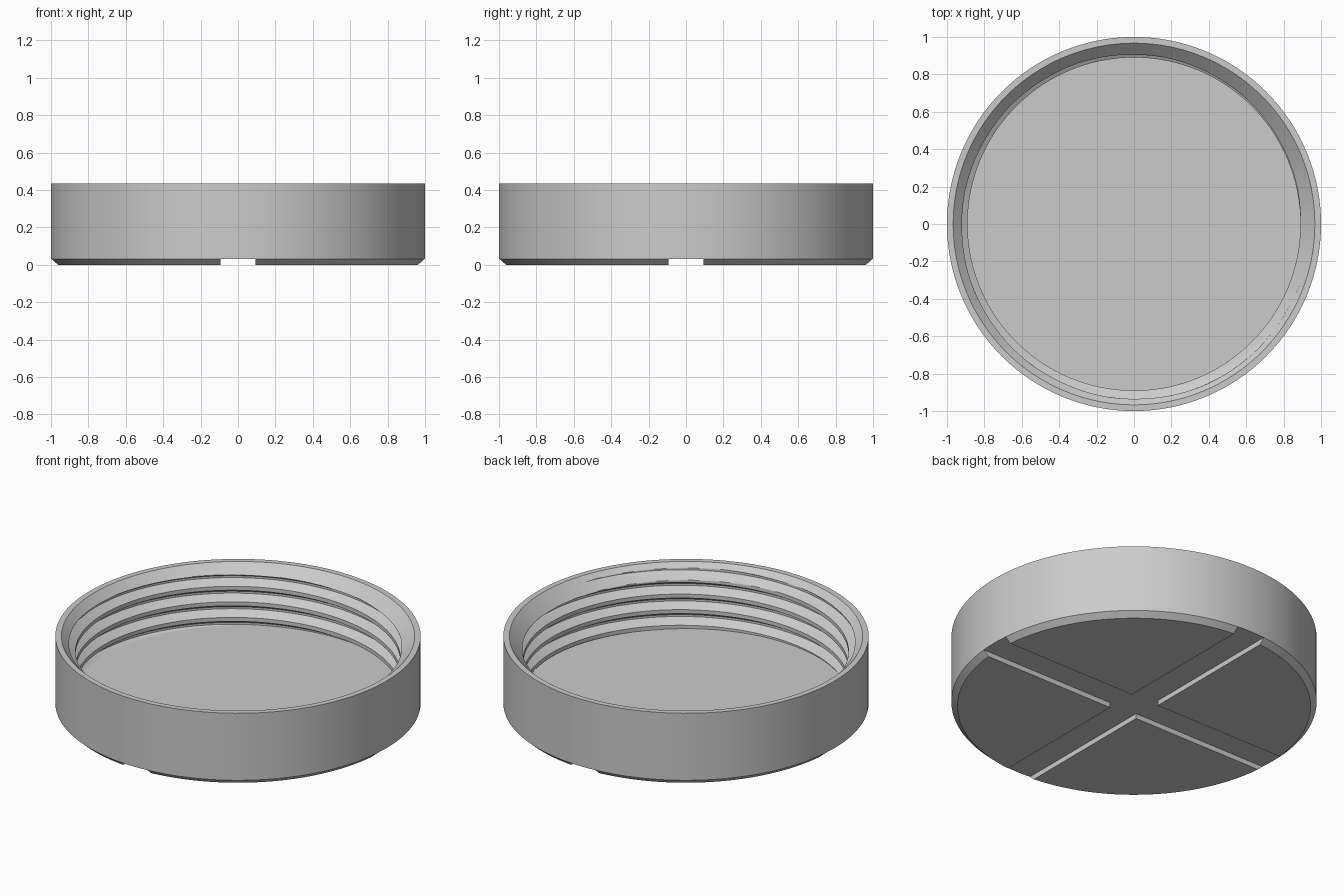
import bpy
import bmesh
import math

default_cube = bpy.data.objects.get("Cube")
if default_cube:
    bpy.data.objects.remove(default_cube, do_unlink=True)

# Main dimensions
SEGMENTS = 128
HEIGHT = 0.435
FLOOR = 0.065
GROOVE_DEPTH = 0.03
GROOVE_HALF = 0.0925
RIM = 0.967
CREST, ROOT = 0.89, 0.94
PITCH = 0.094
STEPS = 32              # rows per thread turn
CREST_START = 0.276     # height of a thread crest at angle zero

grey = bpy.data.materials.new("plain grey")
grey.use_nodes = True
colour = (0.6, 0.6, 0.6, 1)
grey.diffuse_color = colour
grey.node_tree.nodes["Principled BSDF"].inputs["Base Color"].default_value = colour


def finish(name, bm):
    """Turn a bmesh into a smooth-shaded object with sharp edges kept."""
    mesh = bpy.data.meshes.new(name)
    bm.to_mesh(mesh)
    bm.free()
    mesh.materials.append(grey)
    obj = bpy.data.objects.new(name, mesh)
    bpy.context.collection.objects.link(obj)
    bpy.ops.object.select_all(action="DESELECT")
    obj.select_set(True)
    bpy.context.view_layer.objects.active = obj
    bpy.ops.object.shade_smooth_by_angle(angle=math.radians(30))
    return obj


def revolve(name, rows, point):
    """Sweep rows around z; point(angle, row) gives radius and height."""
    bm = bmesh.new()
    grid = []
    for c in range(SEGMENTS + 1):
        a = math.tau * c / SEGMENTS
        column = []
        for k in range(rows):
            r, z = point(a, k)
            column.append(bm.verts.new((r * math.cos(a), r * math.sin(a), z)))
        grid.append(column)
    for left, right in zip(grid, grid[1:]):
        for k in range(rows - 1):
            bm.faces.new((left[k], right[k], right[k + 1], left[k + 1]))
    bmesh.ops.remove_doubles(bm, verts=bm.verts, dist=0.00001)
    return finish(name, bm)


def thread_point(a, k):
    """Trapezoid screw thread, trimmed by the floor and the rim chamfer."""
    crest = CREST_START + PITCH * a / math.tau
    # rows run downwards so the faces look into the cavity
    z = crest + PITCH * (3 - k / STEPS)
    z = min(max(z, FLOOR), HEIGHT)
    away = abs(((z - crest) / PITCH + 0.5) % 1 - 0.5)
    flank = min(max((away - 0.125) / 0.3125, 0), 1)
    r = CREST + (ROOT - CREST) * flank
    return max(r, RIM - (HEIGHT - z)), z


# Outer shell: underside, side wall and flat rim
shell = [(0, GROOVE_DEPTH), (1, GROOVE_DEPTH), (1, HEIGHT), (RIM, HEIGHT)]
revolve("outer_shell", len(shell), lambda a, k: shell[k])

# Inside floor
floor = [(0.96, FLOOR), (0, FLOOR)]
revolve("inner_floor", len(floor), lambda a, k: floor[k])

# Threaded inner wall with chamfered mouth
revolve("threaded_wall", STEPS * 7 + 1, thread_point)

# Four chamfered base pads, separated by a cross-shaped groove
for side, sx in (("left", 1), ("right", -1)):
    for end, sy in (("front", -1), ("back", 1)):
        bm = bmesh.new()
        bmesh.ops.create_cone(bm, cap_ends=True, segments=SEGMENTS,
                              radius1=0.967, radius2=1, depth=GROOVE_DEPTH)
        bmesh.ops.translate(bm, verts=bm.verts, vec=(0, 0, GROOVE_DEPTH / 2))
        for normal in ((sx, 0, 0), (0, sy, 0)):
            cut = [n * GROOVE_HALF for n in normal]
            bmesh.ops.bisect_plane(bm, geom=bm.verts[:] + bm.edges[:] + bm.faces[:],
                                   plane_co=cut, plane_no=normal, clear_inner=True)
            open_edges = [e for e in bm.edges if e.is_boundary]
            bmesh.ops.holes_fill(bm, edges=open_edges, sides=0)
        bmesh.ops.recalc_face_normals(bm, faces=bm.faces)
        finish(f"base_pad_{end}_{side}", bm)
